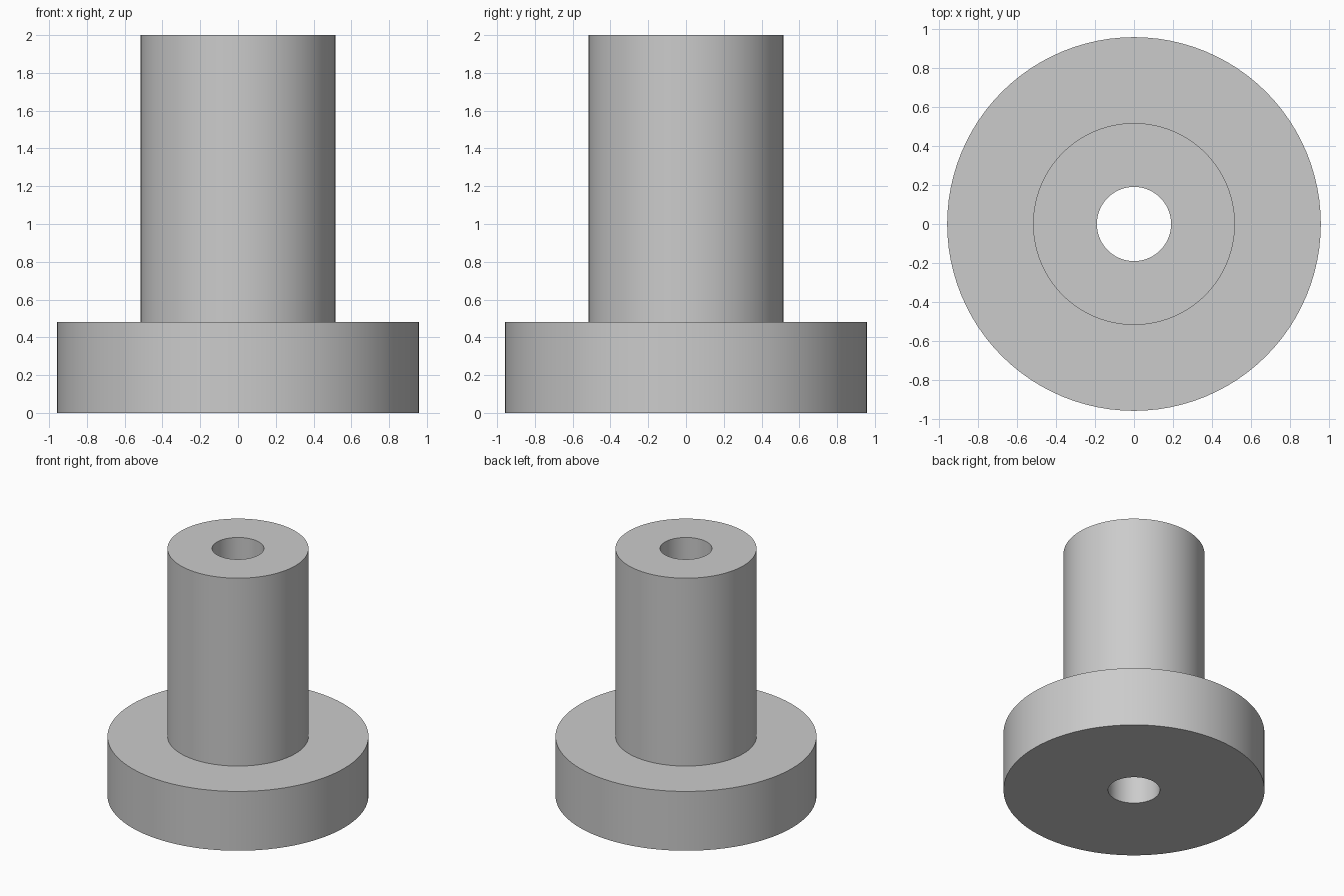
import bpy
import bmesh
import math

# Remove the default object
cube = bpy.data.objects.get("Cube")
if cube:
    bpy.data.objects.remove(cube, do_unlink=True)

# Dimensions
BORE_RADIUS = 0.19
SHAFT_RADIUS = 0.517
FLANGE_RADIUS = 0.957
FLANGE_HEIGHT = 0.48
TOTAL_HEIGHT = 2.0
SEGMENTS = 96


def make_material(name, color):
    mat = bpy.data.materials.new(name)
    mat.use_nodes = True
    mat.diffuse_color = color
    mat.node_tree.nodes["Principled BSDF"].inputs["Base Color"].default_value = color
    return mat


def lathe(name, profile, mat):
    """Revolve a closed (radius, height) profile around the z axis."""
    bm = bmesh.new()
    verts = [bm.verts.new((r, 0, z)) for r, z in profile]
    edges = [bm.edges.new((a, b)) for a, b in zip(verts, verts[1:] + verts[:1])]
    bmesh.ops.spin(bm, geom=verts + edges, cent=(0, 0, 0), axis=(0, 0, 1),
                   angle=math.tau, steps=SEGMENTS, use_merge=True)
    bmesh.ops.remove_doubles(bm, verts=bm.verts[:], dist=0.0001)
    bmesh.ops.recalc_face_normals(bm, faces=bm.faces[:])
    mesh = bpy.data.meshes.new(name)
    bm.to_mesh(mesh)
    bm.free()
    mesh.materials.append(mat)
    obj = bpy.data.objects.new(name, mesh)
    bpy.context.collection.objects.link(obj)
    bpy.ops.object.select_all(action="DESELECT")
    obj.select_set(True)
    bpy.context.view_layer.objects.active = obj
    bpy.ops.object.shade_smooth_by_angle(angle=math.radians(30))
    return obj


grey = make_material("light_grey", (0.6, 0.6, 0.6, 1))

# Flanged bushing: wide base, tall shaft and a bore right through
lathe("flanged_bushing", [
    (BORE_RADIUS, 0),
    (FLANGE_RADIUS, 0),
    (FLANGE_RADIUS, FLANGE_HEIGHT),
    (SHAFT_RADIUS, FLANGE_HEIGHT),
    (SHAFT_RADIUS, TOTAL_HEIGHT),
    (BORE_RADIUS, TOTAL_HEIGHT),
], grey)
